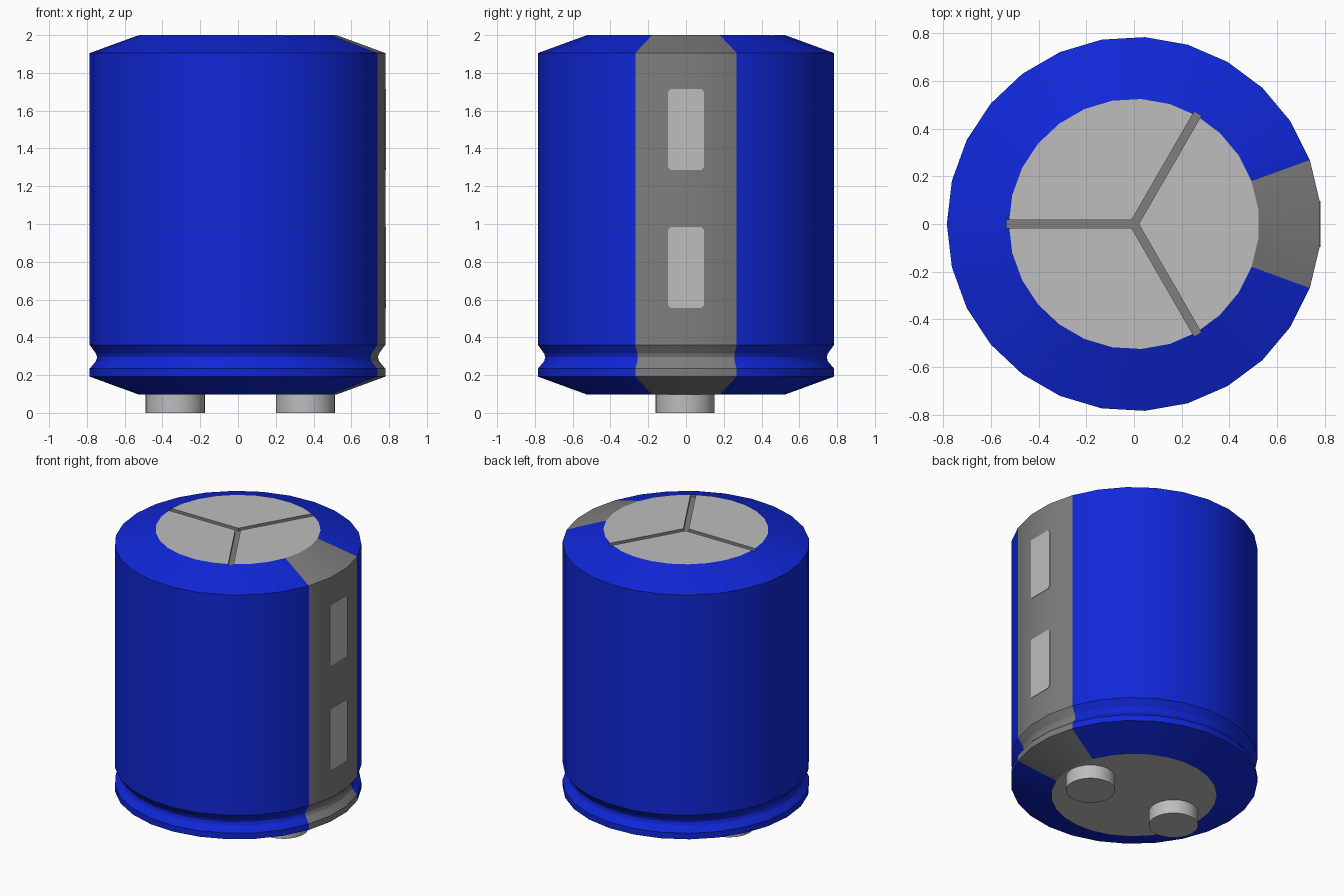
import bpy
import bmesh
import math

cube = bpy.data.objects.get("Cube")
if cube:
    bpy.data.objects.remove(cube, do_unlink=True)


def material(name, rgb):
    mat = bpy.data.materials.new(name)
    mat.use_nodes = True
    mat.diffuse_color = (*rgb, 1)
    mat.node_tree.nodes["Principled BSDF"].inputs["Base Color"].default_value = (*rgb, 1)
    return mat


BLUE = material("blue sleeve", (0.005, 0.02, 0.68))
DARK = material("dark grey", (0.21, 0.21, 0.21))
LIGHT = material("light grey", (0.51, 0.51, 0.51))


def make_object(name, bm, mats):
    bmesh.ops.recalc_face_normals(bm, faces=bm.faces)
    mesh = bpy.data.meshes.new(name)
    bm.to_mesh(mesh)
    bm.free()
    for m in mats:
        mesh.materials.append(m)
    obj = bpy.data.objects.new(name, mesh)
    bpy.context.collection.objects.link(obj)
    return obj


def activate(obj):
    bpy.ops.object.select_all(action='DESELECT')
    obj.select_set(True)
    bpy.context.view_layer.objects.active = obj


def smooth(obj, degrees):
    activate(obj)
    bpy.ops.object.shade_smooth_by_angle(angle=math.radians(degrees))


def prism(name, points, to_3d, depth, mats):
    """Extrude a 2D outline by a vector."""
    bm = bmesh.new()
    face = bm.faces.new([bm.verts.new(to_3d(a, b)) for a, b in points])
    res = bmesh.ops.extrude_face_region(bm, geom=[face])
    moved = [v for v in res["geom"] if isinstance(v, bmesh.types.BMVert)]
    bmesh.ops.translate(bm, verts=moved, vec=depth)
    return make_object(name, bm, mats)


# Can body: lathe profile (radius, z) with a crimp near the base
SIDES = 27
PROFILE = [(0.525, 0.097), (0.785, 0.192), (0.785, 0.234), (0.752, 0.274),
           (0.746, 0.295), (0.752, 0.314), (0.785, 0.36), (0.785, 1.905),
           (0.525, 2.0)]
step = math.tau / SIDES
bm = bmesh.new()
rings = [[bm.verts.new((r * math.cos((i - 0.5) * step), r * math.sin((i - 0.5) * step), z))
          for i in range(SIDES)] for r, z in PROFILE]
for low, high in zip(rings, rings[1:]):
    for i in range(SIDES):
        j = (i + 1) % SIDES
        face = bm.faces.new((low[i], low[j], high[j], high[i]))
        # The three columns around +x form the grey stripe
        face.material_index = 1 if i in (0, 1, SIDES - 1) else 0
for ring in (rings[0], rings[-1]):
    bm.faces.new(ring).material_index = 2
body = make_object("can_body", bm, [BLUE, DARK, LIGHT])

# Three-armed vent groove cut into the top
HALF, REACH = 0.017, 0.535
outline = []
for k in range(3):
    a = math.radians(60 + 120 * k)
    c, s = math.cos(a), math.sin(a)
    outline += [(REACH * c + HALF * s, REACH * s - HALF * c),
                (REACH * c - HALF * s, REACH * s + HALF * c)]
    crotch = a + math.radians(60)
    d = HALF / math.sin(math.radians(60))
    outline.append((d * math.cos(crotch), d * math.sin(crotch)))
cutter = prism("groove_cutter", outline, lambda a, b: (a, b, 1.98), (0, 0, 0.1), [DARK])
cutter.hide_render = True
cut = body.modifiers.new("vent groove", 'BOOLEAN')
cut.operation = 'DIFFERENCE'
cut.solver = 'EXACT'
cut.material_mode = 'TRANSFER'
cut.object = cutter
activate(body)
bpy.ops.object.modifier_apply(modifier=cut.name)
bpy.data.objects.remove(cutter, do_unlink=True)
smooth(body, 17)

# Light marks on the stripe, with clipped corners
W, H, C = 0.096, 0.214, 0.014
mark = [(W - C, -H), (W, -H + C), (W, H - C), (W - C, H),
        (-W + C, H), (-W, H - C), (-W, -H + C), (-W + C, -H)]
for label, z in (("lower", 0.77), ("upper", 1.5)):
    prism(label + "_stripe_mark", mark, lambda a, b: (0.775, a, z + b), (0.0075, 0, 0), [LIGHT])

# Terminals under the base
for label, x in (("right", -0.332), ("left", 0.357)):
    bm = bmesh.new()
    bmesh.ops.create_cone(bm, cap_ends=True, segments=32, radius1=0.157, radius2=0.157, depth=0.11)
    bmesh.ops.translate(bm, verts=bm.verts, vec=(x, -0.005, 0.055))
    smooth(make_object(label + "_terminal", bm, [LIGHT]), 30)
